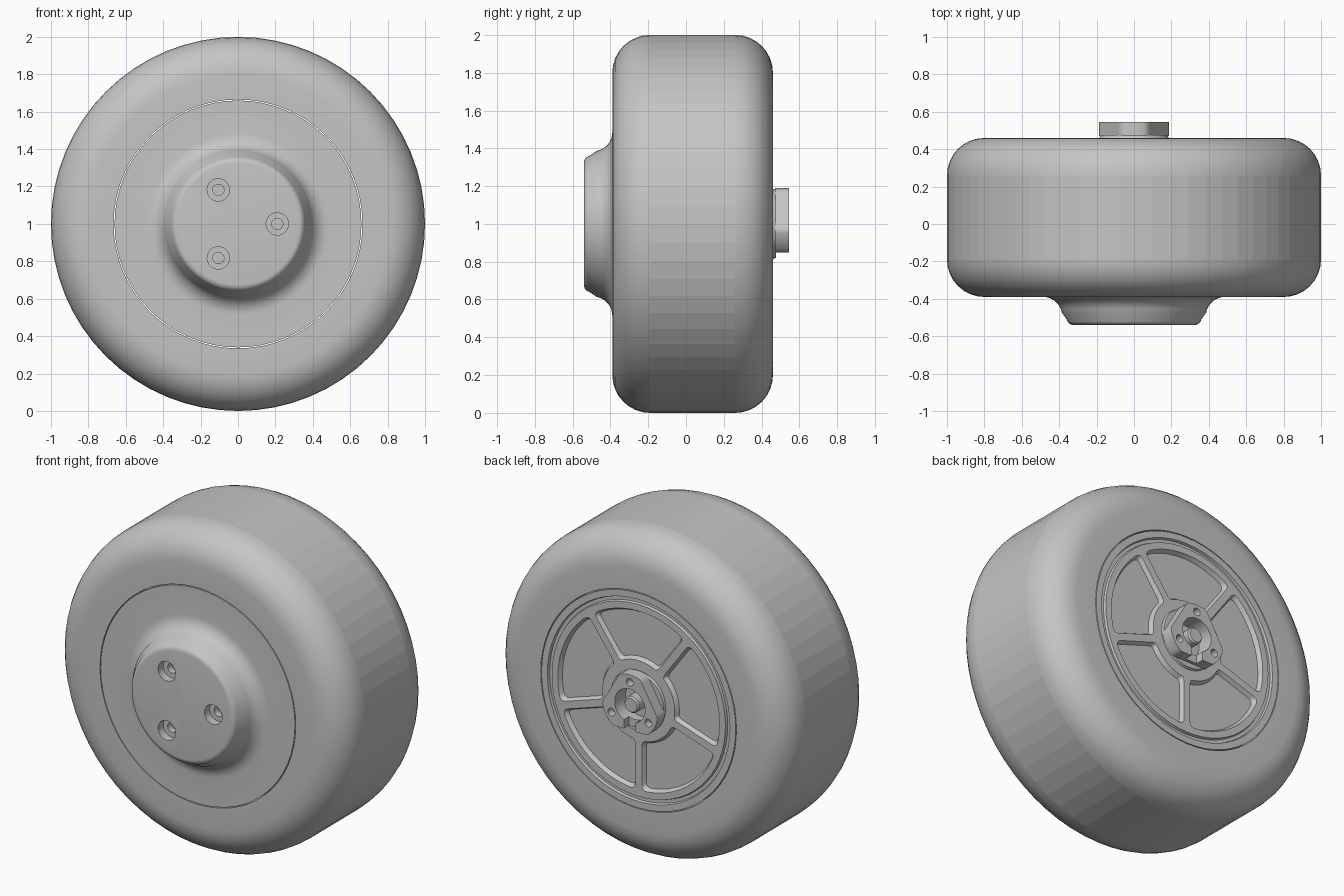
import bpy, bmesh, math
from math import sin, cos, pi, radians

if "Cube" in bpy.data.objects:
    bpy.data.objects.remove(bpy.data.objects["Cube"])

grey = bpy.data.materials.new("mid grey")
grey.use_nodes = True
tone = (0.56, 0.56, 0.56, 1)
grey.diffuse_color = tone
grey.node_tree.nodes["Principled BSDF"].inputs["Base Color"].default_value = tone

AXLE = 1.0  # height of the wheel axis


def finish(name, bm):
    bmesh.ops.remove_doubles(bm, verts=bm.verts, dist=1e-5)
    bmesh.ops.recalc_face_normals(bm, faces=bm.faces)
    mesh = bpy.data.meshes.new(name)
    bm.to_mesh(mesh)
    bm.free()
    mesh.materials.append(grey)
    obj = bpy.data.objects.new(name, mesh)
    bpy.context.collection.objects.link(obj)
    return obj


def lathe(name, profile, steps=64, closed=False):
    """Turn (radius, y) points about the axle."""
    bm = bmesh.new()
    rings = []
    for i in range(steps):
        t = 2 * pi * i / steps
        rings.append([bm.verts.new((r * cos(t), y, AXLE + r * sin(t))) for r, y in profile])
    count = len(profile)
    for i in range(steps):
        a, b = rings[i], rings[(i + 1) % steps]
        for j in range(count if closed else count - 1):
            k = (j + 1) % count
            bm.faces.new((a[j], a[k], b[k], b[j]))
    return finish(name, bm)


def prism(name, low, high, y0, y1):
    """Solid between two matching (x, z) outlines around the axle."""
    bm = bmesh.new()
    a = [bm.verts.new((x, y0, AXLE + z)) for x, z in low]
    b = [bm.verts.new((x, y1, AXLE + z)) for x, z in high]
    bm.faces.new(a)
    bm.faces.new(b)
    for i in range(len(a)):
        k = (i + 1) % len(a)
        bm.faces.new((a[i], a[k], b[k], b[i]))
    return finish(name, bm)


def circle(radius, centre=(0, 0), steps=24):
    return [(centre[0] + radius * cos(2 * pi * i / steps),
             centre[1] + radius * sin(2 * pi * i / steps)) for i in range(steps)]


def arc(cr, cy, radius, start, end, steps=8):
    angles = [radians(start + (end - start) * i / steps) for i in range(steps + 1)]
    return [(cr + radius * cos(t), cy + radius * sin(t)) for t in angles]


def cut(obj, cutter):
    mod = obj.modifiers.new("cut", 'BOOLEAN')
    mod.operation = 'DIFFERENCE'
    mod.solver = 'EXACT'
    mod.object = cutter
    bpy.context.view_layer.objects.active = obj
    bpy.ops.object.modifier_apply(modifier=mod.name)
    bpy.data.objects.remove(cutter)


def smooth(obj):
    bpy.ops.object.select_all(action='DESELECT')
    obj.select_set(True)
    bpy.context.view_layer.objects.active = obj
    bpy.ops.object.shade_smooth_by_angle(angle=radians(30))


def polar(radius, degrees):
    return radius * cos(radians(degrees)), radius * sin(radians(degrees))


def pocket_outline(mid, inner, outer, rib, corner=0.035):
    """Ring sector with parallel rib sides and rounded corners."""
    def edge(radius):
        spread = pi / 5 - math.asin(rib / radius)
        return [(radius, spread * (i / 6 - 1)) for i in range(13)]
    far, near = edge(outer), edge(inner)[::-1]
    pts = [(r * cos(t + mid), r * sin(t + mid)) for r, t in far + near]
    corners = {0, 12, 13, 25}
    out = []
    for i, p in enumerate(pts):
        if i not in corners:
            out.append(p)
            continue
        ends = []
        for q in (pts[i - 1], pts[(i + 1) % len(pts)]):
            d = math.dist(p, q)
            f = min(corner, d * 0.8) / d
            ends.append((p[0] + (q[0] - p[0]) * f, p[1] + (q[1] - p[1]) * f))
        for s in (0, 0.25, 0.5, 0.75, 1):
            out.append(tuple((1 - s) ** 2 * ends[0][k] + 2 * s * (1 - s) * p[k]
                             + s * s * ends[1][k] for k in (0, 1)))
    return out


# Tyre with rounded shoulders and a faceted tread
tyre = lathe("tyre",
             [(0.665, -0.39)] + arc(0.8, -0.19, 0.2, -90, 0)
             + arc(0.8, 0.26, 0.2, 0, 90) + [(0.665, 0.46)], closed=True)
smooth(tyre)
for face in tyre.data.polygons:
    c = face.center
    if math.hypot(c.x, c.z - AXLE) > 0.99 and abs(c.y - 0.035) < 0.1:
        face.use_smooth = False

# Hub: domed cap in front, grooved disc and low collar behind
hub = lathe("hub",
            [(0, -0.54)] + arc(0.325, -0.505, 0.035, -90, -10, 5)
            + arc(0.485, -0.49, 0.1, 170, 90, 8)
            + [(0.66, -0.39), (0.66, 0.46), (0.62, 0.46), (0.615, 0.445),
               (0.595, 0.445), (0.59, 0.46), (0.185, 0.46), (0.18, 0.475), (0, 0.475)])

# Counterbored bolt holes in the cap
for turn in (0, 120, 240):
    spot = polar(0.21, turn)
    for radius, depth in ((0.06, 0.05), (0.03, 0.09)):
        ring = circle(radius, spot)
        cut(hub, prism("bolt_cutter", ring, ring, -0.6, -0.54 + depth))

# Five pockets between the ribs on the back
for i in range(5):
    mid = radians(18 + 72 * i)
    floor = pocket_outline(mid, 0.26, 0.535, 0.035)
    rim = pocket_outline(mid, 0.245, 0.55, 0.022)
    cut(hub, prism("pocket_cutter", floor, rim, 0.435, 0.461))

# Axle boss: round with three flats, bored and slotted
outline = []
for i in range(72):
    degrees = 5 * i
    off = radians((degrees - 30 + 60) % 120 - 60)
    outline.append(polar(min(0.19, 0.15 / cos(off)), degrees))
boss = prism("axle_boss", outline, outline, 0.47, 0.545)
bore = circle(0.103, steps=32)
for part in (hub, boss):
    cut(part, prism("bore_cutter", bore, bore, 0.44, 0.6))
for turn in (90, 210, 330):
    ring = circle(0.024, polar(0.145, turn), 16)
    cut(boss, prism("screw_cutter", ring, ring, 0.5, 0.6))
slot = [(-0.04, -0.25), (0.04, -0.25), (0.04, -0.05), (-0.04, -0.05)]
cut(boss, prism("slot_cutter", slot, slot, 0.495, 0.6))

# Centre pin inside the boss
pin = lathe("axle_pin", [(0, 0.43), (0.05, 0.43), (0.05, 0.525), (0.042, 0.535), (0, 0.535)], 24)

for part in (hub, boss, pin):
    smooth(part)
